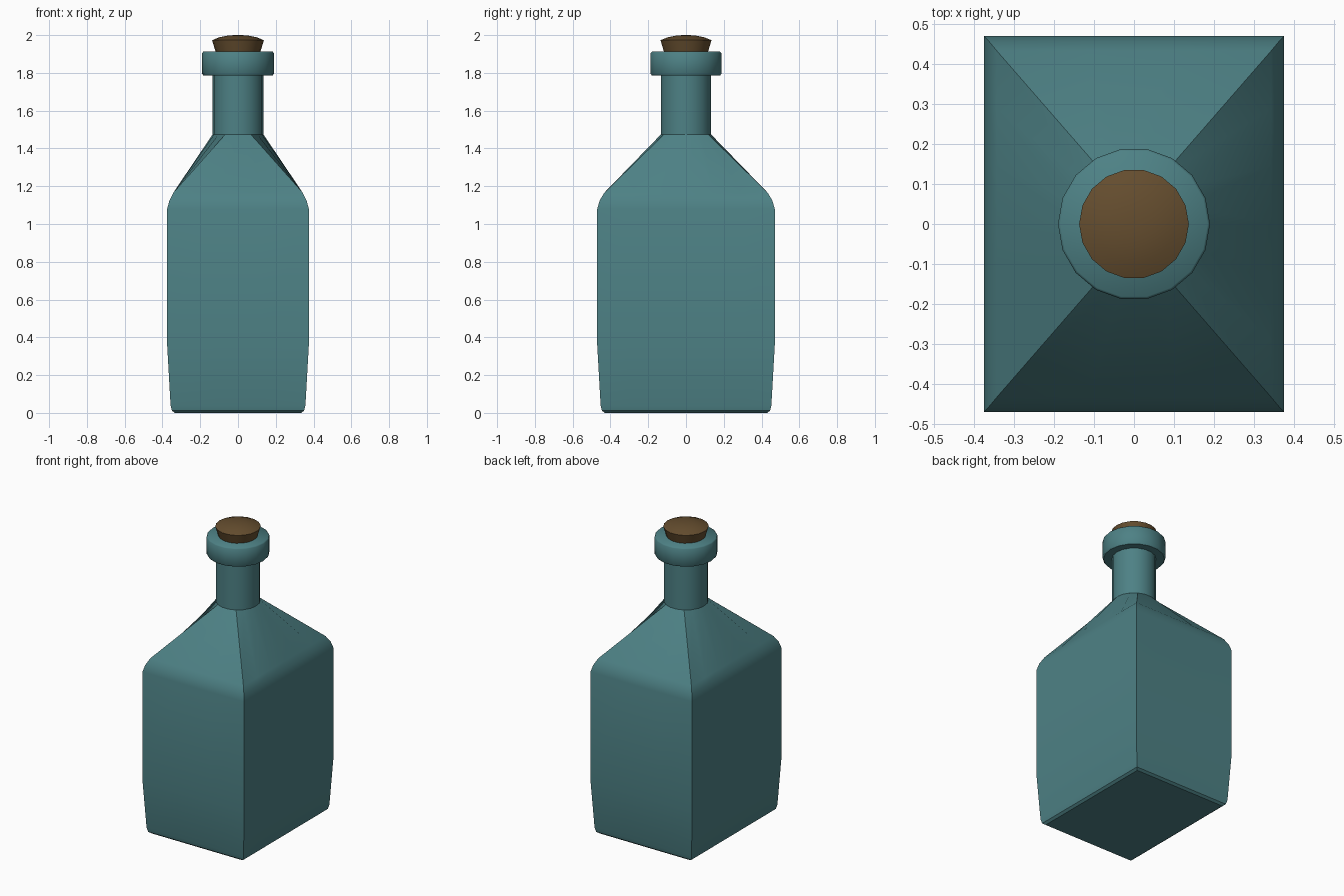
import bpy, math

if "Cube" in bpy.data.objects:
    bpy.data.objects.remove(bpy.data.objects["Cube"])

N = 18  # sides of every ring


def circle(r, z):
    return [(r * math.cos(2 * math.pi * k / N), r * math.sin(2 * math.pi * k / N), z)
            for k in range(N)]


def rectangle(hx, hy, z):
    # corners fall on the 60, 120, 240 and 300 degree ring points
    pts = []
    for k in range(N):
        j = (k + 3) % N
        if j < 6:
            p = (hx, -hy + 2 * hy * j / 6)
        elif j < 9:
            p = (hx - 2 * hx * (j - 6) / 3, hy)
        elif j < 15:
            p = (-hx, hy - 2 * hy * (j - 9) / 6)
        else:
            p = (-hx + 2 * hx * (j - 15) / 3, -hy)
        pts.append((p[0], p[1], z))
    return pts


def loft(name, rings, color, angle):
    verts = [p for ring in rings for p in ring]
    faces = [(i * N + k, i * N + (k + 1) % N, (i + 1) * N + (k + 1) % N, (i + 1) * N + k)
             for i in range(len(rings) - 1) for k in range(N)]
    faces.append(tuple(reversed(range(N))))
    faces.append(tuple(range(len(verts) - N, len(verts))))
    mesh = bpy.data.meshes.new(name)
    mesh.from_pydata(verts, [], faces)
    mesh.polygons.foreach_set("use_smooth", [True] * len(mesh.polygons))
    mesh.set_sharp_from_angle(angle=math.radians(angle))
    mat = bpy.data.materials.new(name + "_material")
    mat.diffuse_color = color
    mat.use_nodes = True
    mat.node_tree.nodes["Principled BSDF"].inputs["Base Color"].default_value = mat.diffuse_color
    mesh.materials.append(mat)
    obj = bpy.data.objects.new(name, mesh)
    bpy.context.collection.objects.link(obj)
    return obj


glass = (0.075, 0.22, 0.235, 1)
cork = (0.13, 0.075, 0.028, 1)

# Glass body: tapered foot, straight sides, shoulder, neck
body = [rectangle(*s) for s in [
    (0.335, 0.43, 0.0), (0.35, 0.445, 0.012), (0.357, 0.452, 0.04),
    (0.375, 0.47, 0.36), (0.375, 0.47, 1.08),
    (0.363, 0.457, 1.125), (0.343, 0.433, 1.165)]]
neck = [circle(0.134, 1.475), circle(0.134, 1.80)]
loft("bottle_body", body + neck, glass, 32)

# Lip collar around the neck
loft("lip_collar", [circle(*s) for s in [
    (0.184, 1.787), (0.19, 1.795), (0.19, 1.905), (0.184, 1.912)]], glass, 50)

# Cork with a slightly domed top
loft("cork", [circle(*s) for s in [
    (0.112, 1.89), (0.137, 1.973), (0.10, 1.988), (0.05, 1.998), (0.015, 2.0)]], cork, 40)
